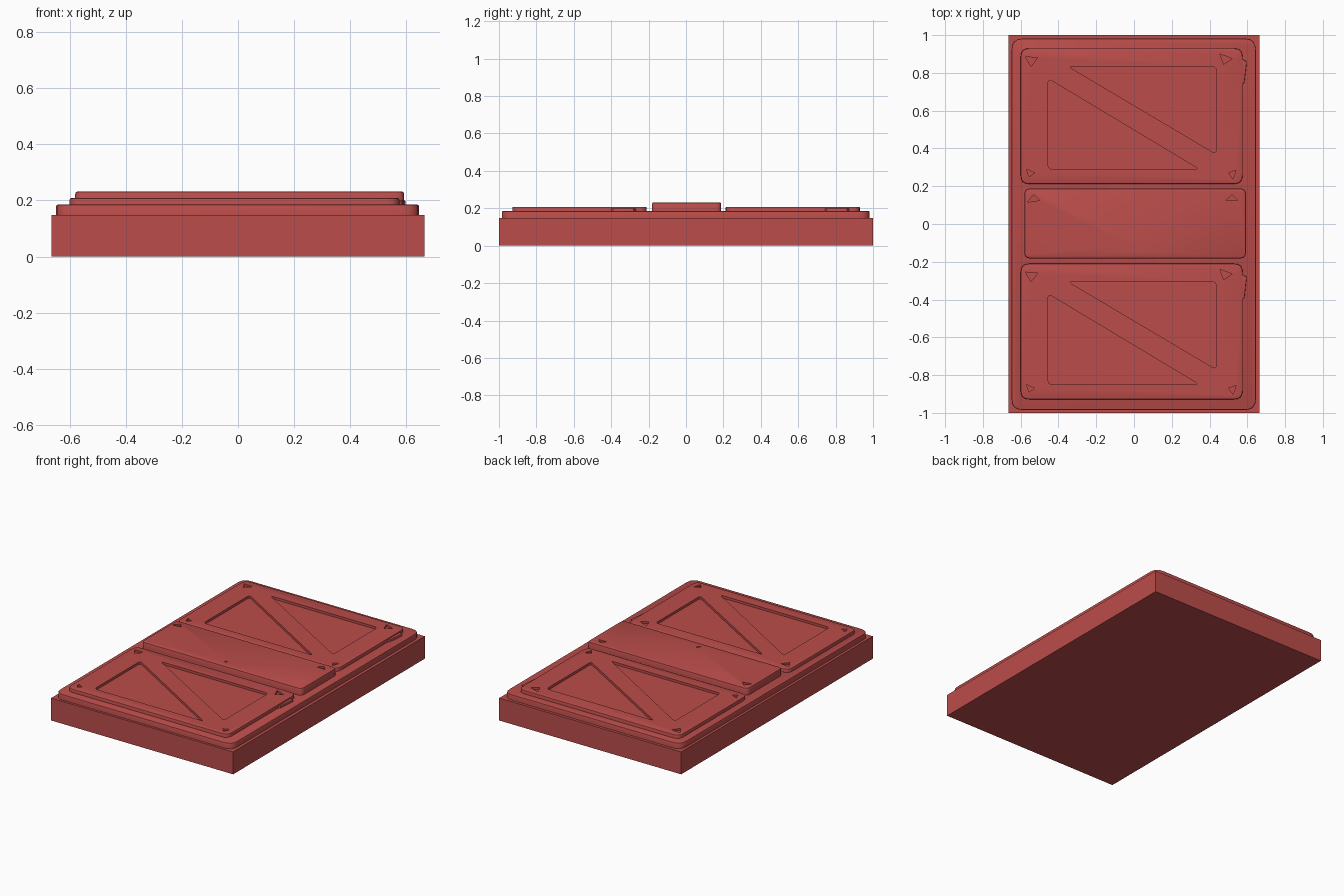
import bpy, bmesh
from mathutils import Vector

if "Cube" in bpy.data.objects:
    bpy.data.objects.remove(bpy.data.objects["Cube"])

red = bpy.data.materials.new("red_paint")
red.diffuse_color = (0.5, 0.075, 0.07, 1)
red.use_nodes = True
red.node_tree.nodes["Principled BSDF"].inputs["Base Color"].default_value = red.diffuse_color


def rounded(pts, r, n=4):
    """Round every corner of a polygon with a quadratic curve."""
    out = []
    pts = [Vector(p) for p in pts]
    for i, p in enumerate(pts):
        a = p + (pts[i - 1] - p).normalized() * r
        b = p + (pts[(i + 1) % len(pts)] - p).normalized() * r
        for k in range(n + 1):
            t = k / n
            out.append(a * (1 - t) ** 2 + p * 2 * t * (1 - t) + b * t * t)
    return out


def rect(x0, x1, y0, y1):
    return [(x0, y0), (x1, y0), (x1, y1), (x0, y1)]


def add_prism(bm, pts, z0, z1, bevel=0):
    bottom = bm.faces.new([bm.verts.new((p[0], p[1], z0)) for p in pts])
    ext = bmesh.ops.extrude_face_region(bm, geom=[bottom], use_keep_orig=True)["geom"]
    top = [v for v in ext if isinstance(v, bmesh.types.BMVert)]
    bmesh.ops.translate(bm, verts=top, vec=(0, 0, z1 - z0))
    if bevel:
        edges = [e for e in ext if isinstance(e, bmesh.types.BMEdge)]
        bmesh.ops.bevel(bm, geom=edges, offset=bevel, segments=2,
                        profile=0.5, affect="EDGES")
    bmesh.ops.recalc_face_normals(bm, faces=bm.faces)


def make_object(name, bm):
    me = bpy.data.meshes.new(name)
    bm.to_mesh(me)
    bm.free()
    ob = bpy.data.objects.new(name, me)
    bpy.context.collection.objects.link(ob)
    me.materials.append(red)
    return ob


def prism(name, pts, z0, z1, bevel=0):
    bm = bmesh.new()
    add_prism(bm, pts, z0, z1, bevel)
    return make_object(name, bm)


def carve(ob, cuts):
    """Cut recesses given as (outline, floor height), then smooth the part."""
    bm = bmesh.new()
    for pts, floor in cuts:
        add_prism(bm, pts, floor, 0.4)
    cutter = make_object("recess_cutter", bm)
    cutter.hide_render = True
    mod = ob.modifiers.new("recesses", "BOOLEAN")
    mod.operation, mod.solver, mod.object = "DIFFERENCE", "EXACT", cutter
    bpy.context.view_layer.objects.active = ob
    bpy.ops.object.modifier_apply(modifier=mod.name)
    bpy.data.objects.remove(cutter)


def smooth(ob):
    bpy.ops.object.select_all(action="DESELECT")
    ob.select_set(True)
    bpy.context.view_layer.objects.active = ob
    bpy.ops.object.shade_smooth_by_angle(angle=0.5)


# Base slab and the stepped tray on it
prism("base_slab", rect(-0.665, 0.665, -1, 1), 0, 0.148)
smooth(prism("tray", rounded(rect(-0.648, 0.645, -0.985, 0.982), 0.06),
             0.14, 0.185, 0.006))

# Two door panels with triangular recesses and corner dents
for name, dy in (("rear_panel", 0), ("front_panel", -1.14)):
    def shift(pts):
        return [(p[0], p[1] + dy) for p in pts]
    panel = prism(name, rounded(shift(rect(-0.6, 0.575, 0.212, 0.93)), 0.045),
                  0.18, 0.208, 0.006)
    cuts = [
        (rounded(shift([(-0.35, 0.835), (0.435, 0.37), (0.435, 0.835)]), 0.025), 0.192),
        (rounded(shift([(-0.455, 0.77), (-0.455, 0.29), (0.345, 0.29)]), 0.025), 0.192),
    ]
    dents = [
        [(-0.575, 0.885), (-0.545, 0.835), (-0.51, 0.88)],
        [(0.455, 0.90), (0.475, 0.845), (0.52, 0.875)],
        [(-0.57, 0.29), (-0.555, 0.25), (-0.525, 0.27)],
        [(0.50, 0.27), (0.525, 0.238), (0.54, 0.285)],
    ]
    cuts += [(shift(d), 0.196) for d in dents]
    carve(panel, cuts)
    smooth(panel)
    # Small latch on the panel's outer edge
    smooth(prism(name + "_latch",
                 shift([(0.56, 0.73), (0.585, 0.75), (0.597, 0.86), (0.56, 0.88)]),
                 0.18, 0.2, 0.004))

# Raised centre block with shallow dents
centre = prism("centre_block", rounded(rect(-0.58, 0.592, -0.182, 0.188), 0.03),
               0.18, 0.232, 0.009)
carve(centre, [
    ([(-0.565, 0.115), (-0.5, 0.125), (-0.53, 0.155)], 0.22),
    ([(0.485, 0.125), (0.55, 0.125), (0.52, 0.155)], 0.22),
    ([(-0.01, -0.14), (0.012, -0.125), (0.0, -0.115)], 0.225),
])
smooth(centre)
